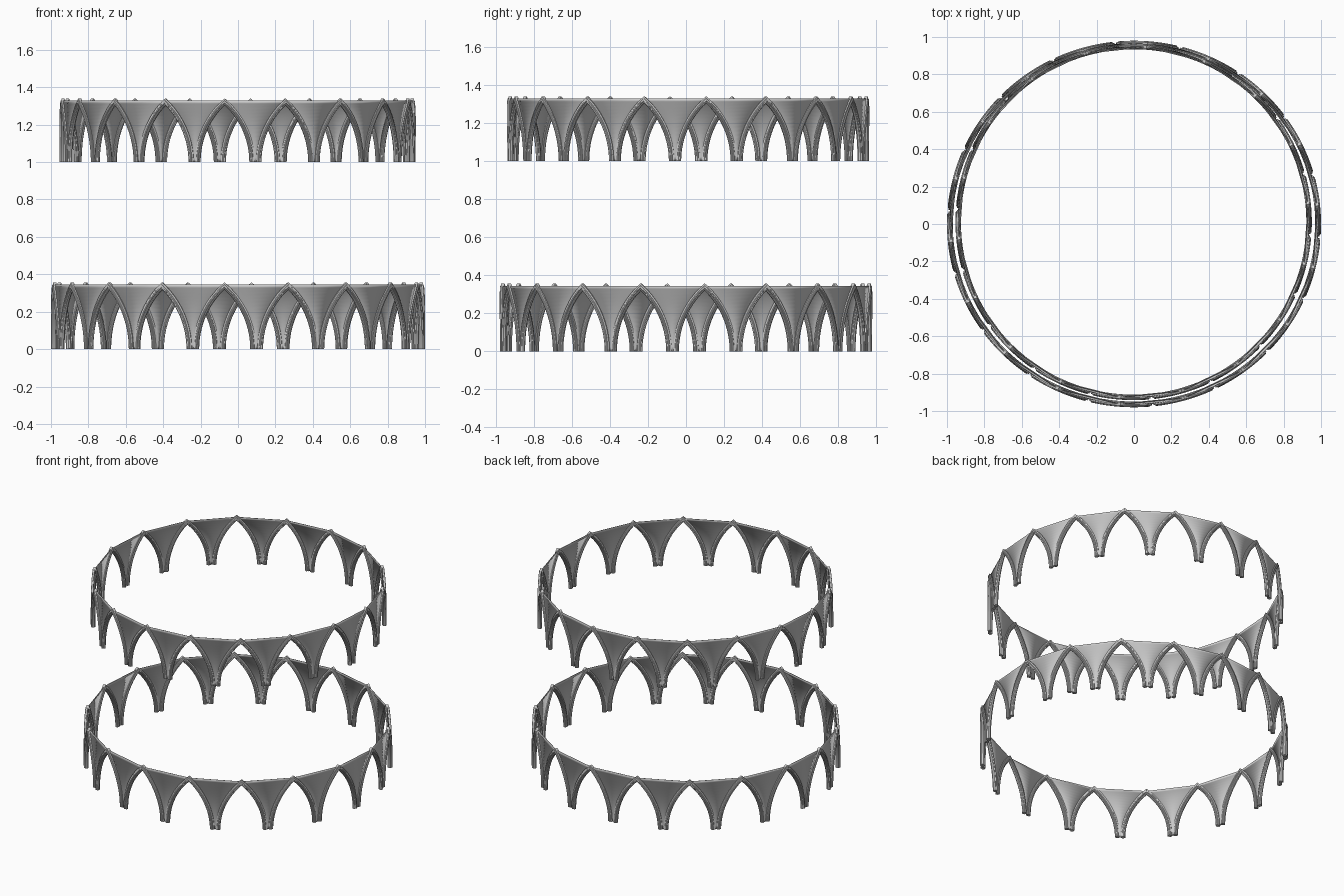
import bpy, bmesh, math

if "Cube" in bpy.data.objects:
    bpy.data.objects.remove(bpy.data.objects["Cube"])

COUNT = 18                      # arches per ring
STEP = 2 * math.pi / COUNT
PHASE = math.radians(-4.2)      # first apex, measured from the front (-y)
RADIUS = 0.9845                 # centre line of the ring wall
RHO, OFF = 0.436, 0.298         # soffit arc radius and its centre offset
SEG = 16

# Moulded rib section: (distance out from soffit, radial depth)
half = [(0.0, 0.005), (0.004, 0.0095), (0.008, 0.0095), (0.010, 0.014),
        (0.0145, 0.0155), (0.019, 0.014), (0.021, 0.010), (0.029, 0.009)]
PROFILE = half + [(n, -b) for n, b in reversed(half)]


def make_mapper(rx, ry, scale, centre, base):
    """Wrap (along wall, radial, height) round the ring."""
    def put(angle, u, b, z):
        a = PHASE + angle + u / RADIUS
        return (centre[0] + math.sin(a) * (rx + b * scale),
                centre[1] - math.cos(a) * (ry + b * scale),
                base + z * scale)
    return put


def finish(name, bm, smooth_angle):
    bmesh.ops.remove_doubles(bm, verts=bm.verts, dist=1e-5)
    bmesh.ops.recalc_face_normals(bm, faces=bm.faces)
    mesh = bpy.data.meshes.new(name)
    bm.to_mesh(mesh)
    bm.free()
    obj = bpy.data.objects.new(name, mesh)
    bpy.context.collection.objects.link(obj)
    bpy.ops.object.select_all(action='DESELECT')
    obj.select_set(True)
    bpy.context.view_layer.objects.active = obj
    bpy.ops.object.shade_smooth_by_angle(angle=math.radians(smooth_angle))
    return obj


def arches(name, put):
    """Pointed arch ribs, each half swept from foot to mitred apex."""
    bm = bmesh.new()
    for i in range(COUNT):
        for side in (-1, 1):
            rows = []
            for s in range(SEG + 1):
                row = []
                for n, b in PROFILE:
                    rho = RHO + n
                    t = math.acos(OFF / rho) * s / SEG
                    u = side * (rho * math.cos(t) - OFF)
                    row.append(bm.verts.new(put(i * STEP, u, b, rho * math.sin(t))))
                rows.append(row)
            k = len(PROFILE)
            for r0, r1 in zip(rows, rows[1:]):
                for j in range(k):
                    m = (j + 1) % k
                    bm.faces.new((r0[j], r0[m], r1[m], r1[j]))
            bm.faces.new(rows[0])          # foot
    return finish(name, bm, 35)


def spandrels(name, put):
    """Thin webs spanning straight from one arch to the next."""
    bm = bmesh.new()
    rho = RHO + 0.019
    for i in range(COUNT):
        prev = None
        for s in range(SEG + 1):
            t = math.acos(OFF / rho) * s / SEG
            u, z = rho * math.cos(t) - OFF, rho * math.sin(t)
            pair = [bm.verts.new(put(i * STEP, u, 0, z)),
                    bm.verts.new(put((i + 1) * STEP, -u, 0, z))]
            if prev:
                bm.faces.new((prev[0], prev[1], pair[1], pair[0]))
            prev = pair
    obj = finish(name, bm, 30)
    mod = obj.modifiers.new("thickness", 'SOLIDIFY')
    mod.thickness = 0.005
    mod.offset = 0
    return obj


# Lower and upper arcades
rings = {
    "lower": make_mapper(0.9845, 0.9645, 1.0, (0, 0), 0.0),
    "upper": make_mapper(0.938, 0.938, 0.953, (-0.002, 0.011), 1.0),
}
for label, put in rings.items():
    arches(label + "_arch_ribs", put)
    spandrels(label + "_spandrel_panels", put)
